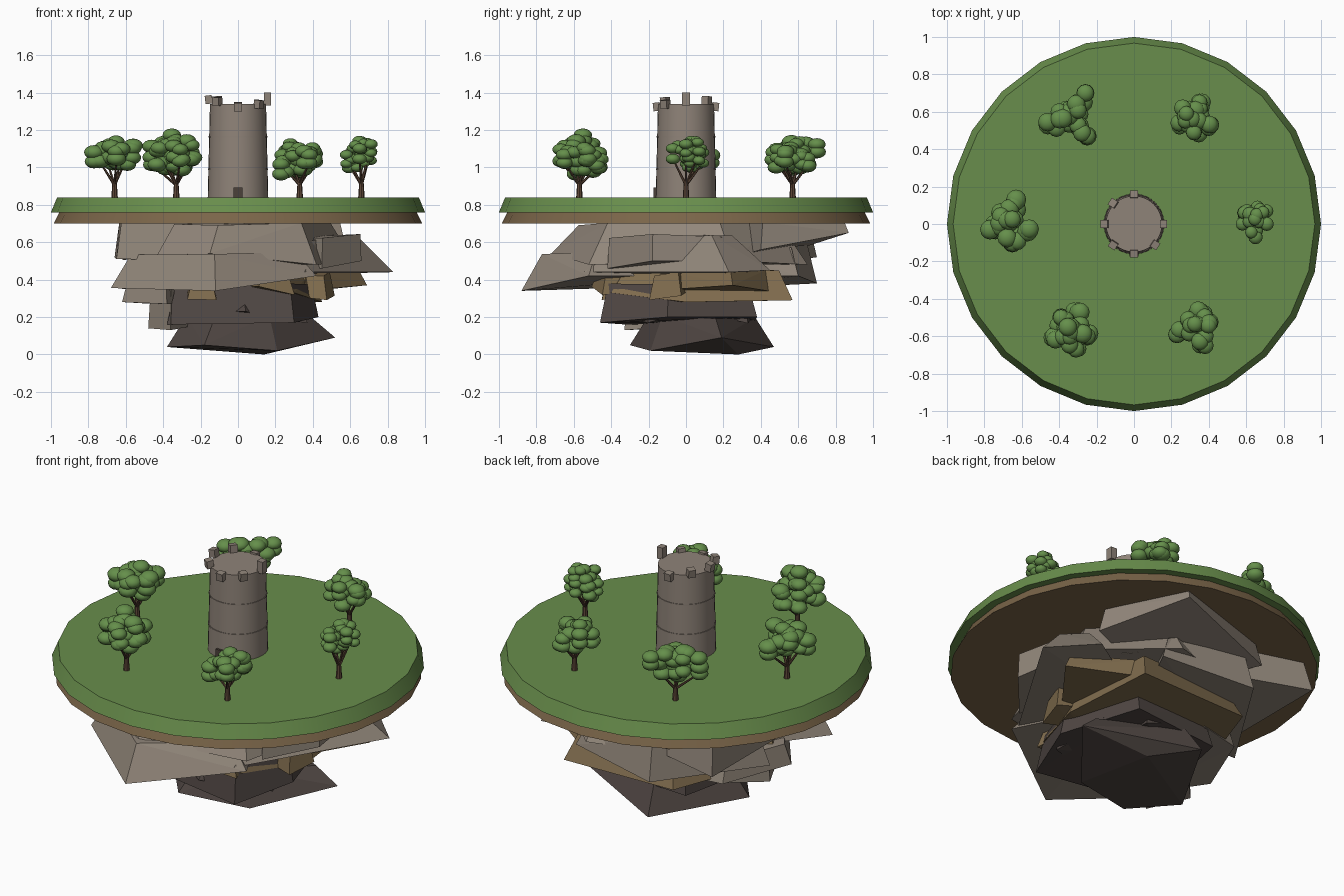
import bpy, bmesh, math, random
from mathutils import Vector, Matrix

if "Cube" in bpy.data.objects:
    bpy.data.objects.remove(bpy.data.objects["Cube"])

random.seed(11)


def material(name, r, g, b):
    m = bpy.data.materials.new(name)
    m.diffuse_color = (r, g, b, 1)
    m.use_nodes = True
    m.node_tree.nodes["Principled BSDF"].inputs["Base Color"].default_value = m.diffuse_color
    return m


GRASS = material("grass green", 0.14, 0.27, 0.072)
SOIL = material("soil brown", 0.195, 0.13, 0.066)
ROCK = material("light rock", 0.285, 0.24, 0.195)
OCHRE = material("ochre rock", 0.215, 0.15, 0.075)
DARK = material("dark rock", 0.078, 0.061, 0.055)
STONE = material("tower stone", 0.275, 0.228, 0.19)
LEAF = material("leaf green", 0.13, 0.275, 0.07)
BARK = material("bark", 0.11, 0.063, 0.04)
DOOR = material("door wood", 0.07, 0.052, 0.042)


def finish(name, bm, mats, smooth=None):
    mesh = bpy.data.meshes.new(name)
    bmesh.ops.recalc_face_normals(bm, faces=bm.faces)
    bm.to_mesh(mesh)
    bm.free()
    ob = bpy.data.objects.new(name, mesh)
    bpy.context.collection.objects.link(ob)
    for m in mats:
        mesh.materials.append(m)
    if smooth:
        bpy.ops.object.select_all(action='DESELECT')
        ob.select_set(True)
        bpy.context.view_layer.objects.active = ob
        bpy.ops.object.shade_smooth_by_angle(angle=math.radians(smooth))
    return ob


def add_limb(bm, a, b, r1, r2, sides=8, mat=0):
    """Tapered cylinder from point a to point b."""
    a, b = Vector(a), Vector(b)
    d = b - a
    m = Matrix.Translation((a + b) / 2) @ d.to_track_quat('Z', 'Y').to_matrix().to_4x4()
    r = bmesh.ops.create_cone(bm, cap_ends=True, segments=sides, radius1=r1,
                              radius2=r2, depth=d.length, matrix=m)
    for f in {f for v in r['verts'] for f in v.link_faces}:
        f.material_index = mat


def cone(name, z0, z1, r0, r1, sides, mat):
    bm = bmesh.new()
    add_limb(bm, (0, 0, z0), (0, 0, z1), r0, r1, sides)
    return finish(name, bm, [mat], 35)


def box(name, loc, size, turn, mat, tilt=0):
    bm = bmesh.new()
    m = (Matrix.Translation(loc) @ Matrix.Rotation(turn, 4, 'Z')
         @ Matrix.Rotation(tilt, 4, 'Y') @ Matrix.Diagonal((*size, 1)))
    bmesh.ops.create_cube(bm, size=1, matrix=m)
    return finish(name, bm, [mat])


# Round island: grass over soil, both flaring downward
cone("grass_disc", 0.76, 0.84, 1.0, 0.967, 24, GRASS)
cone("soil_disc", 0.70, 0.76, 0.985, 0.955, 24, SOIL)

# Tower with thin bands, a ring of worn merlons and a door
cone("tower", 0.83, 1.34, 0.162, 0.15, 32, STONE)
for z in (0.99, 1.165):
    r = 0.162 - 0.012 * (z - 0.83) / 0.51 + 0.003
    cone("tower_band", z - 0.004, z + 0.004, r, r, 32, STONE)
MERLON_TOPS = {0: 1.40, 2: 1.347, 3: 1.38, 4: 1.385, 5: 1.375, 6: 1.347, 7: 1.36}
for i, top in MERLON_TOPS.items():
    a = i * math.pi / 4
    h = 0.07 if i == 0 else 0.045
    box("merlon", (0.157 * math.cos(a), 0.157 * math.sin(a), top - h / 2),
        (0.038, 0.042, h), a + (0.2 if i % 2 else 0), STONE, 0 if i == 0 else 0.12)
box("door", (0, -0.16, 0.865), (0.05, 0.025, 0.055), 0, DOOR)


# Faceted rocks: hull of a base outline and a smaller copy of it above
def rock(name, mat, top, shrink, base):
    bm = bmesh.new()
    n = len(base)
    cx, cy = sum(p[0] for p in base) / n, sum(p[1] for p in base) / n
    for x, y, z in base:
        bm.verts.new((x, y, z))
        bm.verts.new((cx + (x - cx) * shrink, cy + (y - cy) * shrink,
                      top + random.uniform(-0.03, 0.0)))
    bmesh.ops.convex_hull(bm, input=bm.verts)
    bmesh.ops.dissolve_limit(bm, angle_limit=0.04, verts=bm.verts, edges=bm.edges)
    return finish(name, bm, [mat])


rock("front_slab", ROCK, 0.55, 0.8, [(-0.68, -0.4, 0.355), (-0.12, -0.88, 0.34),
     (0.42, -0.52, 0.42), (0.1, 0.1, 0.42), (-0.45, 0.05, 0.4)])
rock("right_slab", ROCK, 0.65, 0.5, [(0.83, 0.23, 0.44), (0.36, -0.55, 0.44),
     (0.6, 0.45, 0.45), (-0.05, 0.05, 0.42)])
rock("right_block", ROCK, 0.65, 0.97, [(0.66, -0.18, 0.5), (0.45, -0.42, 0.46),
     (0.6, 0.2, 0.5), (0.2, 0.0, 0.46)])
rock("rear_left_slab", ROCK, 0.60, 0.85, [(-0.25, 0.7, 0.38), (-0.62, 0.1, 0.35),
     (0.3, 0.6, 0.42), (0.0, 0.0, 0.42)])
rock("rear_slab", ROCK, 0.72, 0.92, [(0.34, 0.87, 0.65), (-0.35, 0.65, 0.58),
     (0.58, 0.4, 0.56), (0.0, 0.2, 0.5)])
rock("left_slab", ROCK, 0.73, 0.92, [(-0.65, -0.44, 0.51), (-0.66, 0.7, 0.52),
     (-0.15, 0.55, 0.5), (0.15, -0.35, 0.5)])
rock("core_slab", ROCK, 0.72, 0.78, [(-0.45, -0.5, 0.5), (-0.15, -0.72, 0.54),
     (0.42, -0.52, 0.48), (0.62, 0.25, 0.5), (0.2, 0.65, 0.48), (-0.35, 0.5, 0.48)])
rock("ochre_slab", OCHRE, 0.46, 0.85, [(0.3, -0.4, 0.33), (0.45, 0.0, 0.28),
     (0.4, 0.57, 0.29), (-0.3, 0.55, 0.29), (-0.45, 0.1, 0.28), (-0.15, -0.33, 0.3)])
rock("ochre_wedge", OCHRE, 0.46, 0.8, [(0.69, 0.25, 0.37), (0.3, 0.5, 0.33),
     (0.35, -0.2, 0.34)])
rock("lower_left_slab", ROCK, 0.42, 0.85, [(-0.62, -0.1, 0.28), (-0.38, -0.42, 0.27),
     (-0.2, 0.35, 0.28), (-0.45, 0.3, 0.27)])
rock("lower_left_wedge", ROCK, 0.38, 0.9, [(-0.48, -0.1, 0.14), (-0.36, -0.33, 0.13),
     (-0.15, 0.25, 0.17)])
rock("dark_slab", DARK, 0.38, 0.9, [(-0.38, -0.32, 0.16), (0.3, -0.46, 0.17),
     (0.43, -0.1, 0.2), (0.28, 0.38, 0.2), (-0.25, 0.36, 0.17)])
rock("bottom_slab", DARK, 0.21, 0.75, [(-0.38, -0.05, 0.04), (-0.18, -0.3, 0.05),
     (0.21, -0.19, 0.02), (0.52, 0.19, 0.09), (0.14, 0.28, 0.0), (-0.08, 0.47, 0.04)])

# Small broken chunks poking out between the slabs
for i in range(21):
    mat, r, z = ((ROCK, 0.5, 0.52), (OCHRE, 0.42, 0.33), (DARK, 0.27, 0.2))[i % 3]
    a = i * 2.4
    cx, cy = r * math.cos(a), r * math.sin(a)
    size, turn = random.uniform(0.09, 0.16), random.uniform(0, 6)
    rock("chunk", mat, z + random.uniform(0.06, 0.12), 0.75,
         [(cx + size * math.cos(turn + k * 1.57), cy + size * math.sin(turn + k * 1.57),
           z + random.uniform(-0.04, 0.04)) for k in range(4)])


# Trees: trunk, branches and flattened leaf clumps gathered toward a few lobes
def tree(x, y, lobes, z0, z1, count, r, slope=0.0):
    bm = bmesh.new()
    fork = Vector((x, y, 0.92))
    add_limb(bm, (x, y, 0.83), fork, 0.018, 0.012, 8, 1)
    n = len(lobes)
    mid = sum((Vector(p) for p in lobes), Vector((0, 0))) / n
    half = (z1 - z0) / 2 - 0.7 * r
    for i in range(count):
        # each ring of clumps lies nearer the crown's middle and reaches higher
        k = i // n
        t = (0.0, 0.25, 0.45, 0.7, 0.9)[k % 5]
        p2 = Vector(lobes[i % n]).lerp(mid, t)
        if t:
            p2 += Vector((random.uniform(-1, 1), random.uniform(-1, 1))) * r * 0.7
        h = ((i * 0.618) % 1) * 2 - 1
        p = Vector((*p2, (z0 + z1) / 2 + half * h * (0.65 + 0.4 * t) + slope * (p2.x - x)))
        s = r * random.uniform(0.9, 1.08)
        m = Matrix.Translation(p) @ Matrix.Diagonal((s, s, s * 0.72, 1))
        bmesh.ops.create_uvsphere(bm, u_segments=12, v_segments=8, radius=1, matrix=m)
        if i < n:
            add_limb(bm, fork - Vector((0, 0, 0.015)), p, 0.008, 0.004, 6, 1)
    finish("tree", bm, [LEAF, BARK], 30)


tree(-0.66, 0.0, [(-0.63, 0.13), (-0.77, -0.03), (-0.65, -0.10), (-0.57, -0.04),
     (-0.71, 0.04)], 0.965, 1.175, 38, 0.05)
tree(-0.33, 0.57, [(-0.46, 0.53), (-0.26, 0.70), (-0.25, 0.47), (-0.40, 0.60)],
     0.95, 1.19, 38, 0.05)
tree(0.33, 0.57, [(0.35, 0.65), (0.24, 0.54), (0.41, 0.53), (0.26, 0.62), (0.32, 0.49)],
     0.95, 1.16, 36, 0.044)
tree(0.66, 0.0, [(0.66, 0.09), (0.58, 0.0), (0.65, -0.07), (0.71, 0.0), (0.71, 0.07),
     (0.59, 0.06)], 0.97, 1.18, 36, 0.036, 0.25)
tree(0.33, -0.57, [(0.36, -0.47), (0.23, -0.59), (0.38, -0.65), (0.40, -0.53),
     (0.29, -0.51)], 0.93, 1.14, 38, 0.046, 0.3)
tree(-0.33, -0.57, [(-0.30, -0.47), (-0.43, -0.60), (-0.31, -0.67), (-0.25, -0.60),
     (-0.39, -0.50)], 0.93, 1.21, 42, 0.048)
